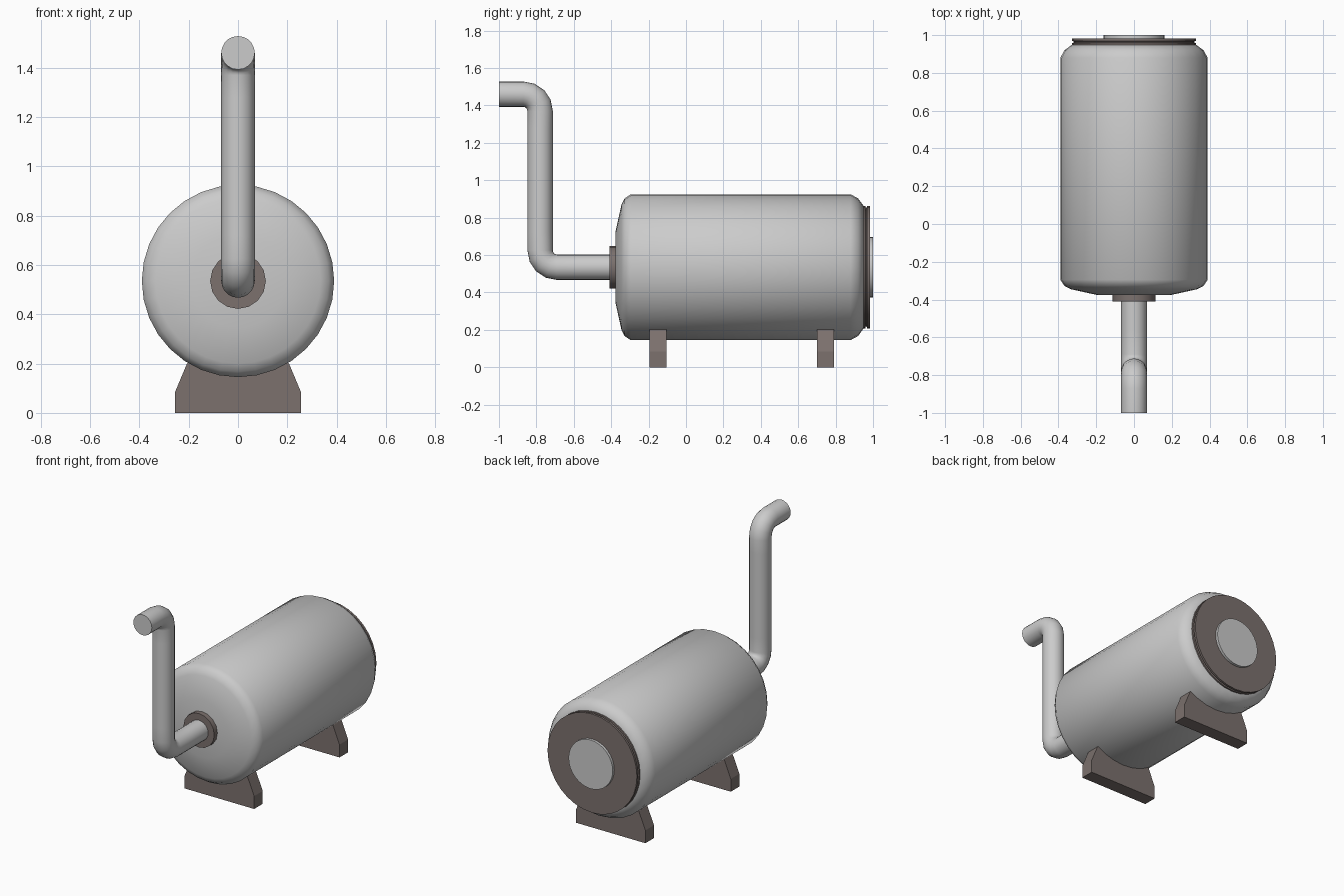
import bpy, bmesh
from math import sin, cos, pi, sqrt, atan2, radians

if "Cube" in bpy.data.objects:
    bpy.data.objects.remove(bpy.data.objects["Cube"])

AXIS = 0.535      # height of the tank axis
PIPE_R = 0.068
BEND = 0.09       # elbow centreline radius

brown = bpy.data.materials.new("brown_metal")
brown.diffuse_color = (0.2, 0.165, 0.155, 1)
brown.use_nodes = True
brown.node_tree.nodes["Principled BSDF"].inputs["Base Color"].default_value = brown.diffuse_color


def finish(name, bm, mat=None, smooth=True):
    bmesh.ops.recalc_face_normals(bm, faces=bm.faces)
    me = bpy.data.meshes.new(name)
    bm.to_mesh(me)
    bm.free()
    ob = bpy.data.objects.new(name, me)
    bpy.context.collection.objects.link(ob)
    if mat:
        me.materials.append(mat)
    if smooth:
        bpy.ops.object.select_all(action='DESELECT')
        ob.select_set(True)
        bpy.context.view_layer.objects.active = ob
        bpy.ops.object.shade_smooth_by_angle(angle=radians(40))
    return ob


def loft(name, rings, sides, mat=None):
    """Skin circular rings (y, z, radius, heading in the yz plane), capped."""
    bm = bmesh.new()
    loops = []
    for y, z, r, h in rings:
        loops.append([bm.verts.new((r * cos(a), y - sin(h) * r * sin(a), z + cos(h) * r * sin(a)))
                      for a in (2 * pi * i / sides for i in range(sides))])
    for a, b in zip(loops, loops[1:]):
        for i in range(sides):
            j = (i + 1) % sides
            bm.faces.new((a[i], a[j], b[j], b[i]))
    bm.faces.new(loops[0])
    bm.faces.new(loops[-1])
    return finish(name, bm, mat)


def lathe(name, profile, sides, mat=None):
    return loft(name, [(y, AXIS, r, 0) for y, r in profile], sides, mat)


def elbow(cy, cz, a0, a1, h0, h1, steps=4):
    """Rings of a quarter bend around (cy, cz)."""
    rings = []
    for i in range(steps + 1):
        t = i / steps
        a, h = a0 + (a1 - a0) * t, h0 + (h1 - h0) * t
        rings.append((cy + BEND * cos(a), cz + BEND * sin(a), PIPE_R, h))
    return rings


# tank body with rounded shoulders
lathe("tank", [(-0.377, 0.19), (-0.345, 0.335), (-0.328, 0.368), (-0.295, 0.39),
               (0.88, 0.39), (0.92, 0.368), (0.948, 0.33)], 32)

# grooved rear flange and its grey cover
lathe("rear_flange", [(0.94, 0.328), (0.958, 0.328), (0.961, 0.318), (0.966, 0.318),
                      (0.969, 0.328), (0.983, 0.328)], 32, brown)
lathe("rear_cover", [(0.975, 0.162), (1.0, 0.162)], 32)

# front collar
lathe("front_collar", [(-0.41, 0.113), (-0.365, 0.113)], 16, brown)

# pipe in four sections
lathe("pipe_outlet", [(-0.56, PIPE_R), (-0.40, PIPE_R)], 20)
loft("pipe_lower_elbow",
     [(-0.56, AXIS, PIPE_R, pi)]
     + elbow(-0.69, AXIS + BEND, 1.5 * pi, pi, pi, pi / 2)
     + [(-0.78, 0.72, PIPE_R, pi / 2)], 20)
loft("pipe_riser", [(-0.78, z, PIPE_R, pi / 2) for z in (0.72, 1.28)], 20)
loft("pipe_upper_elbow",
     [(-0.78, 1.28, PIPE_R, pi / 2)]
     + elbow(-0.87, 1.46 - BEND, 0, pi / 2, pi / 2, pi)
     + [(-1.0, 1.46, PIPE_R, pi)], 20)


# saddle feet, with the top edge following the tank
def saddle(name, y0, y1):
    r = 0.386
    half = atan2(0.203, AXIS - 0.2)
    outline = [(-0.255, 0), (0.255, 0), (0.255, 0.085), (0.207, 0.2)]
    for i in range(9):
        a = half * (1 - i / 4)
        outline.append((r * sin(a), AXIS - r * cos(a)))
    outline.append((-0.207, 0.2))
    outline.append((-0.255, 0.085))
    bm = bmesh.new()
    face = bm.faces.new([bm.verts.new((x, y0, z)) for x, z in outline])
    ext = bmesh.ops.extrude_face_region(bm, geom=[face], use_keep_orig=True)
    moved = [v for v in ext["geom"] if isinstance(v, bmesh.types.BMVert)]
    bmesh.ops.translate(bm, verts=moved, vec=(0, y1 - y0, 0))
    finish(name, bm, brown, smooth=False)


saddle("front_saddle", -0.195, -0.105)
saddle("rear_saddle", 0.70, 0.79)
